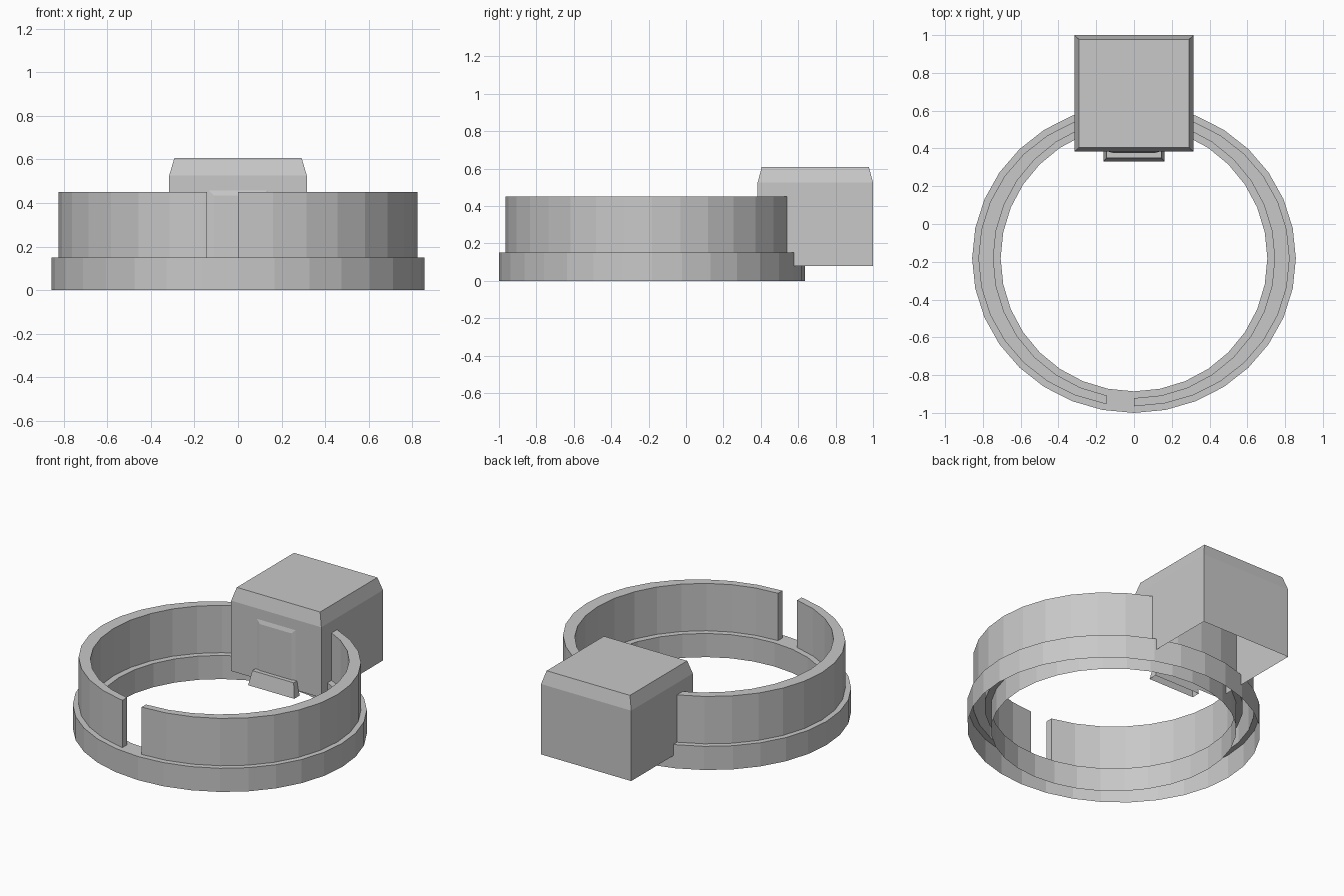
import bpy
import bmesh
from math import sin, cos, tau

cube = bpy.data.objects.get("Cube")
if cube:
    bpy.data.objects.remove(cube, do_unlink=True)

GREY = bpy.data.materials.new("plain grey")
GREY.use_nodes = True
GREY.diffuse_color = (0.58, 0.58, 0.58, 1)
GREY.node_tree.nodes["Principled BSDF"].inputs["Base Color"].default_value = GREY.diffuse_color


def finish(bm, name):
    bmesh.ops.remove_doubles(bm, verts=bm.verts, dist=0.0001)
    bmesh.ops.recalc_face_normals(bm, faces=bm.faces)
    mesh = bpy.data.meshes.new(name)
    bm.to_mesh(mesh)
    bm.free()
    mesh.materials.append(GREY)
    obj = bpy.data.objects.new(name, mesh)
    bpy.context.collection.objects.link(obj)


def shell(name, sections):
    """Block, open underneath, through rectangles (x half width, y front, y back, z)."""
    bm = bmesh.new()
    loops = [[bm.verts.new(p) for p in ((-w, f, z), (w, f, z), (w, b, z), (-w, b, z))]
             for w, f, b, z in sections]
    for low, high in zip(loops, loops[1:]):
        for i in range(4):
            j = (i + 1) % 4
            bm.faces.new((low[i], low[j], high[j], high[i]))
    bm.faces.new(loops[-1])
    finish(bm, name)


# Ring: stepped base, open underneath, with a wall on top.
# Outer outlines are oval and inner ones round, so the sides are thicker.
SEGMENTS = 32
CENTRE_Y = -0.182
GAP_X = 0.143
BASE_TOP, WALL_TOP = 0.15, 0.45
OUTER, WALL_OUT = (0.857, 0.818), (0.824, 0.783)
WALL_IN, INNER = (0.745, 0.74), (0.706, 0.704)

rim = [(OUTER, 0), (OUTER, BASE_TOP), (WALL_OUT, BASE_TOP)]
wall = [(WALL_OUT, WALL_TOP), (WALL_IN, WALL_TOP)]
inside = [(WALL_IN, BASE_TOP), (INNER, BASE_TOP), (INNER, 0)]

bm = bmesh.new()


def place(station, point):
    """Vertex of the profile at a station; the gap station lies on the first chord."""
    (rx, ry), z = point
    step = tau / SEGMENTS
    if station == "gap":
        share = min(GAP_X / (rx * sin(step)), 0.99)
        x, y = -rx * sin(step) * share, -ry * (1 - share + share * cos(step))
    else:
        x, y = -rx * sin(step * station), -ry * cos(step * station)
    return bm.verts.new((x, y + CENTRE_Y, z))


# Stations run clockwise from the front; the wall is missing from 0 to the gap end
stations = [0, "gap"] + list(range(1, SEGMENTS))
for k, start in enumerate(stations):
    end = stations[(k + 1) % len(stations)]
    profile = rim + (wall if k else []) + inside
    for p, q in zip(profile, profile[1:]):
        bm.faces.new((place(start, p), place(end, p), place(end, q), place(start, q)))

# End caps of the wall on both sides of the gap
for station in stations[:2]:
    bm.faces.new([place(station, p) for p in [rim[-1]] + wall + [inside[0]]])
finish(bm, "ring_band")

# Box at the back with a bevelled roof
shell("back_box", [(0.316, 0.383, 1.0, 0.079),
                   (0.316, 0.383, 1.0, 0.525),
                   (0.292, 0.405, 0.978, 0.607)])

# Tapered step below the door
shell("door_step", [(0.162, 0.332, 0.386, 0.05),
                    (0.145, 0.35, 0.386, 0.14)])

# Shallow door panel with bevelled edges on the inward face of the box
DOOR_W, DOOR_LOW, DOOR_TOP, BEVEL = 0.135, 0.14, 0.458, 0.024
bm = bmesh.new()
back, front = [
    [bm.verts.new((x, y, z)) for x, z in ((-w, DOOR_LOW), (w, DOOR_LOW), (w, top), (-w, top))]
    for w, top, y in ((DOOR_W, DOOR_TOP, 0.383), (DOOR_W - BEVEL, DOOR_TOP - BEVEL, 0.376))]
bm.faces.new(front)
for i in range(4):
    j = (i + 1) % 4
    bm.faces.new((back[i], back[j], front[j], front[i]))
finish(bm, "door_panel")
